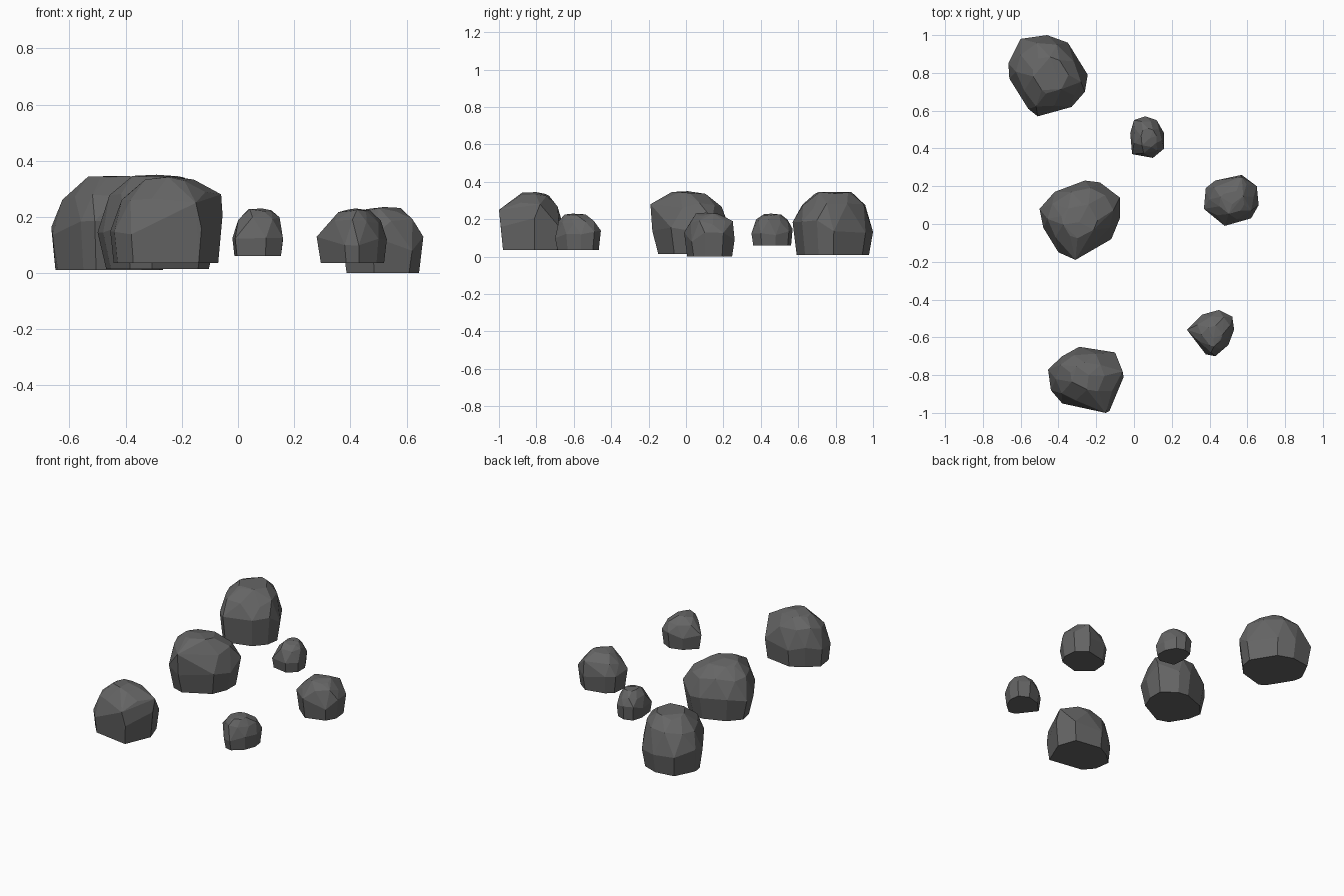
import bpy, bmesh, math, random

if "Cube" in bpy.data.objects:
    bpy.data.objects.remove(bpy.data.objects["Cube"])

random.seed(4)
stone = bpy.data.materials.new("stone")
stone.diffuse_color = (0.13, 0.13, 0.13, 1)
stone.use_nodes = True
stone.node_tree.nodes["Principled BSDF"].inputs["Base Color"].default_value = stone.diffuse_color


def rock(name, outline, z0, z1, top, base=0.88, extra=()):
    """Faceted boulder: hull of rings shrunk from a plan outline towards its base and crown."""
    n = len(outline)
    cx = sum(p[0] for p in outline) / n
    cy = sum(p[1] for p in outline) / n
    h = z1 - z0
    pts = list(extra)

    def ring(centre, scale, level, wobble, half=False):
        for i in range(n):
            (ax, ay), (bx, by) = outline[i], outline[(i + 1) % n]
            x, y = ((ax + bx) / 2, (ay + by) / 2) if half else (ax, ay)
            z = z0 + h * min(1, level + random.uniform(-wobble, wobble))
            pts.append((centre[0] + (x - centre[0]) * scale,
                        centre[1] + (y - centre[1]) * scale, z))

    ring((cx, cy), base, 0, 0)               # flat foot
    ring((cx, cy), 1.0, 0.44, 0.12)          # widest belt
    ring(top, 0.84, 0.77, 0.05, True)        # shoulder
    ring(top, 0.45, 0.96, 0.03)              # crown
    pts.append((top[0], top[1], z1))

    bm = bmesh.new()
    for p in pts:
        bm.verts.new(p)
    hull = bmesh.ops.convex_hull(bm, input=bm.verts)
    loose = [v for v in bm.verts if not v.link_faces]
    bmesh.ops.delete(bm, geom=loose, context='VERTS')
    bmesh.ops.dissolve_limit(bm, angle_limit=math.radians(7),
                             verts=bm.verts, edges=bm.edges)
    bmesh.ops.recalc_face_normals(bm, faces=bm.faces)
    me = bpy.data.meshes.new(name)
    bm.to_mesh(me)
    bm.free()
    me.materials.append(stone)
    bpy.context.collection.objects.link(bpy.data.objects.new(name, me))


# three large boulders on the left
rock("back_boulder",
     [(-.665, .85), (-.60, .98), (-.46, 1.0), (-.35, .96), (-.245, .79),
      (-.26, .70), (-.33, .62), (-.51, .57), (-.56, .61), (-.66, .77)],
     .01, .35, (-.43, .79), .90, [(-.65, .82, .01)])
rock("middle_boulder",
     [(-.50, .08), (-.42, .17), (-.26, .23), (-.18, .22), (-.075, .14),
      (-.075, .03), (-.12, -.08), (-.31, -.18), (-.40, -.15), (-.48, -.02)],
     .015, .35, (-.29, .01), .86, [(-.31, -.19, .28)])
rock("front_boulder",
     [(-.455, -.77), (-.38, -.70), (-.29, -.65), (-.10, -.68), (-.055, -.81),
      (-.13, -.99), (-.26, -.97), (-.38, -.95), (-.44, -.88)],
     .035, .345, (-.24, -.80), .93, [(-.15, -1.0, .25), (-.06, -.78, .28)])

# three small stones on the right
rock("back_stone",
     [(-.02, .48), (0, .55), (.06, .57), (.12, .55), (.16, .48),
      (.16, .40), (.10, .35), (-.01, .37)],
     .06, .23, (.085, .455), .92)
rock("middle_stone",
     [(.38, .19), (.43, .23), (.57, .26), (.65, .20), (.66, .10),
      (.62, .03), (.48, -.01), (.37, .08)],
     0, .235, (.52, .105), .89, [(.57, .25, .19)])
rock("front_stone",
     [(.28, -.56), (.36, -.48), (.45, -.455), (.52, -.49), (.53, -.56),
      (.50, -.64), (.43, -.70), (.38, -.69)],
     .035, .23, (.42, -.605), .90)
